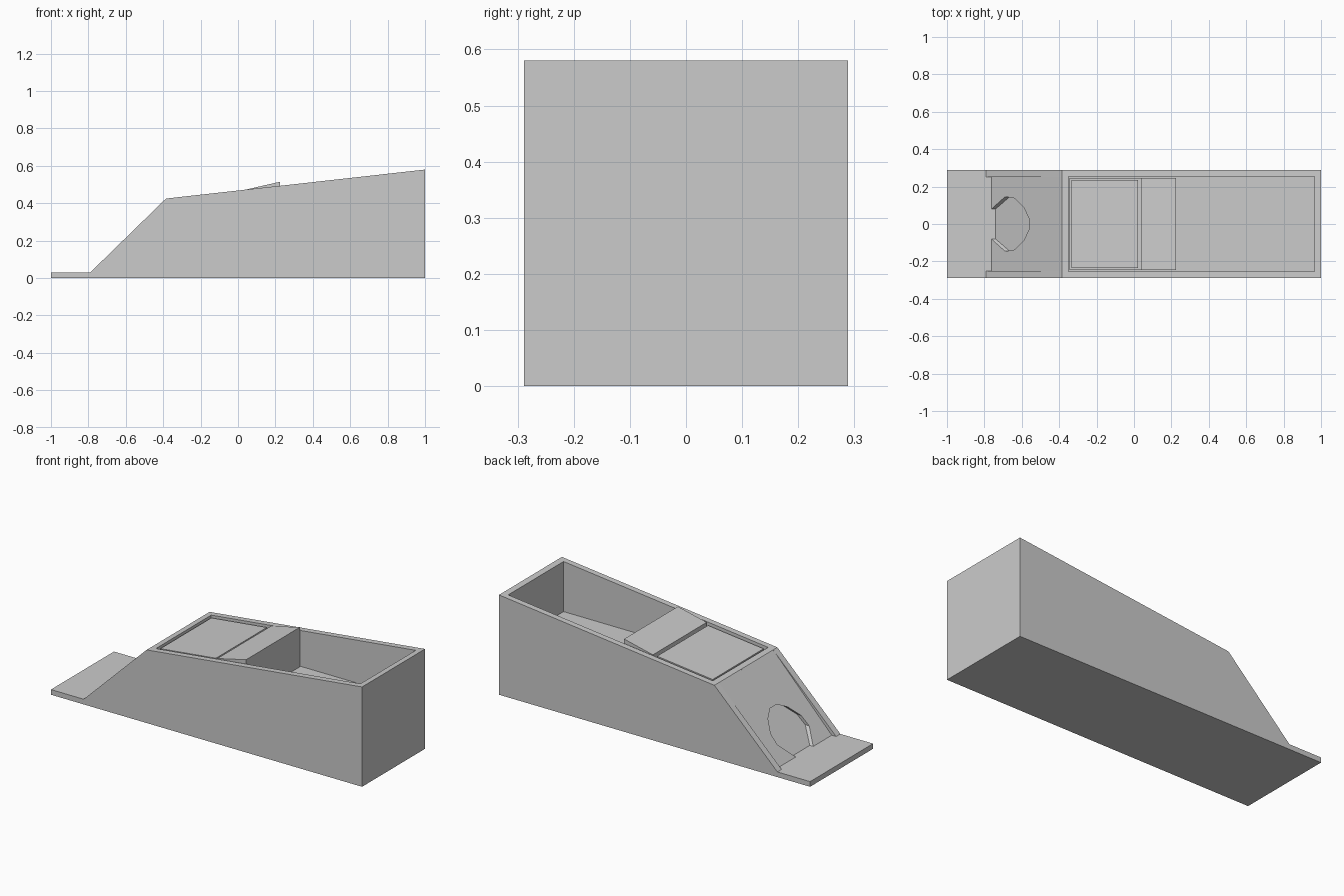
import bpy, bmesh
from mathutils import Vector

if "Cube" in bpy.data.objects:
    bpy.data.objects.remove(bpy.data.objects["Cube"])


def make(name, pts, push):
    """Solid made by extruding a planar outline along a vector."""
    bm = bmesh.new()
    face = bm.faces.new([bm.verts.new(p) for p in pts])
    ext = bmesh.ops.extrude_face_region(bm, geom=[face], use_keep_orig=True)
    verts = [g for g in ext["geom"] if isinstance(g, bmesh.types.BMVert)]
    bmesh.ops.translate(bm, verts=verts, vec=Vector(push))
    bmesh.ops.recalc_face_normals(bm, faces=bm.faces)
    me = bpy.data.meshes.new(name)
    bm.to_mesh(me)
    bm.free()
    ob = bpy.data.objects.new(name, me)
    bpy.context.collection.objects.link(ob)
    return ob


def prism(name, profile, half):
    """Side profile (x, z) extruded across the width."""
    return make(name, [(x, -half, z) for x, z in profile], (0, 2 * half, 0))


def cut(target, cutter):
    mod = target.modifiers.new("cut", "BOOLEAN")
    mod.operation = "DIFFERENCE"
    mod.solver = "EXACT"
    mod.object = cutter
    bpy.context.view_layer.objects.active = target
    bpy.ops.object.modifier_apply(modifier=mod.name)
    bpy.data.objects.remove(cutter)


def top(x, drop=0.0):
    """Height of the sloping rim at x."""
    return 0.425 + (x + 0.385) * 0.155 / 1.385 - drop


# Main shell: flat step, steep front slope, gentle top slope
body = prism("body", [(-1, 0), (1, 0), (1, 0.58), (-0.385, 0.425),
                      (-0.79, 0.03), (-1, 0.03)], 0.289)

# Long open compartment in the top
cut(body, prism("compartment_cutter", [(-0.35, 0.285), (0.965, 0.285),
                                       (0.965, 0.8), (-0.35, 0.8)], 0.254))

# Front slope panel set slightly back between the side walls
cut(body, prism("slope_cutter", [(-0.86, 0.03), (-0.762, 0.03),
                                 (-0.388, 0.422), (-0.45, 0.5)], 0.25))

# Shallow arched doorway in the front slope
half = [(0.08, 0.03), (0.145, 0.105), (0.14, 0.155), (0.09, 0.21), (0.03, 0.24)]
arch = half + [(-y, z) for y, z in reversed(half)]
cut(body, make("doorway_cutter", [(z - 0.77, y, z) for y, z in arch], (-0.2, 0, 0)))

# Inner block under the lid, and the raised wedge at its rear
prism("inner_block", [(-0.346, 0.285), (0.04, 0.285), (0.04, top(0.04, 0.03)),
                      (-0.346, top(-0.346, 0.03))], 0.247)
prism("raised_wedge", [(0.04, 0.285), (0.225, 0.285), (0.225, 0.515),
                       (0.04, top(0.04))], 0.247)

# Inset lid panel with a narrow groove round it
prism("lid_panel", [(-0.335, top(-0.335, 0.04)), (0.022, top(0.022, 0.04)),
                    (0.022, top(0.022, 0.006)), (-0.335, top(-0.335, 0.006))], 0.234)
